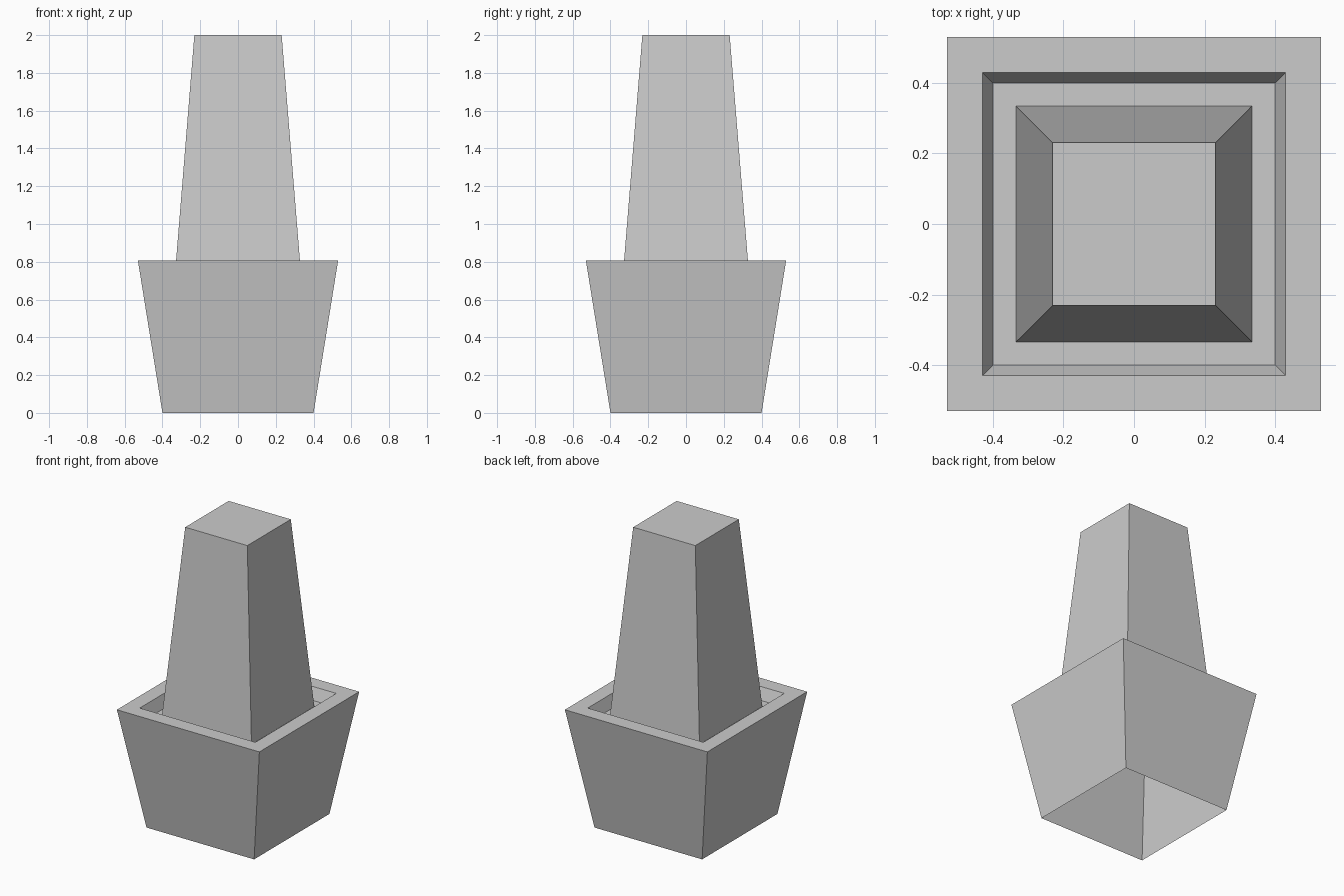
import bpy, bmesh

if "Cube" in bpy.data.objects:
    bpy.data.objects.remove(bpy.data.objects["Cube"])


def square_loft(name, rings, cap_end=True):
    """Skin a stack of square rings given as (half width, height)."""
    bm = bmesh.new()
    prev = None
    for half, z in rings:
        ring = [bm.verts.new((sx * half, sy * half, z))
                for sx, sy in ((-1, -1), (1, -1), (1, 1), (-1, 1))]
        if prev:
            for i in range(4):
                j = (i + 1) % 4
                bm.faces.new((prev[i], prev[j], ring[j], ring[i]))
        prev = ring
    if cap_end:
        bm.faces.new(prev)
    mesh = bpy.data.meshes.new(name)
    bm.to_mesh(mesh)
    bm.free()
    obj = bpy.data.objects.new(name, mesh)
    bpy.context.collection.objects.link(obj)
    return obj


SOIL_Z = 0.73

# Planter: open underneath, flared wall, flat rim, sunken soil
square_loft("planter", [(0.40, 0), (0.53, 0.807), (0.43, 0.807), (0.40, SOIL_Z)])

# Clipped tapered hedge standing on the soil
square_loft("hedge", [(0.334, SOIL_Z), (0.231, 2.0)])
